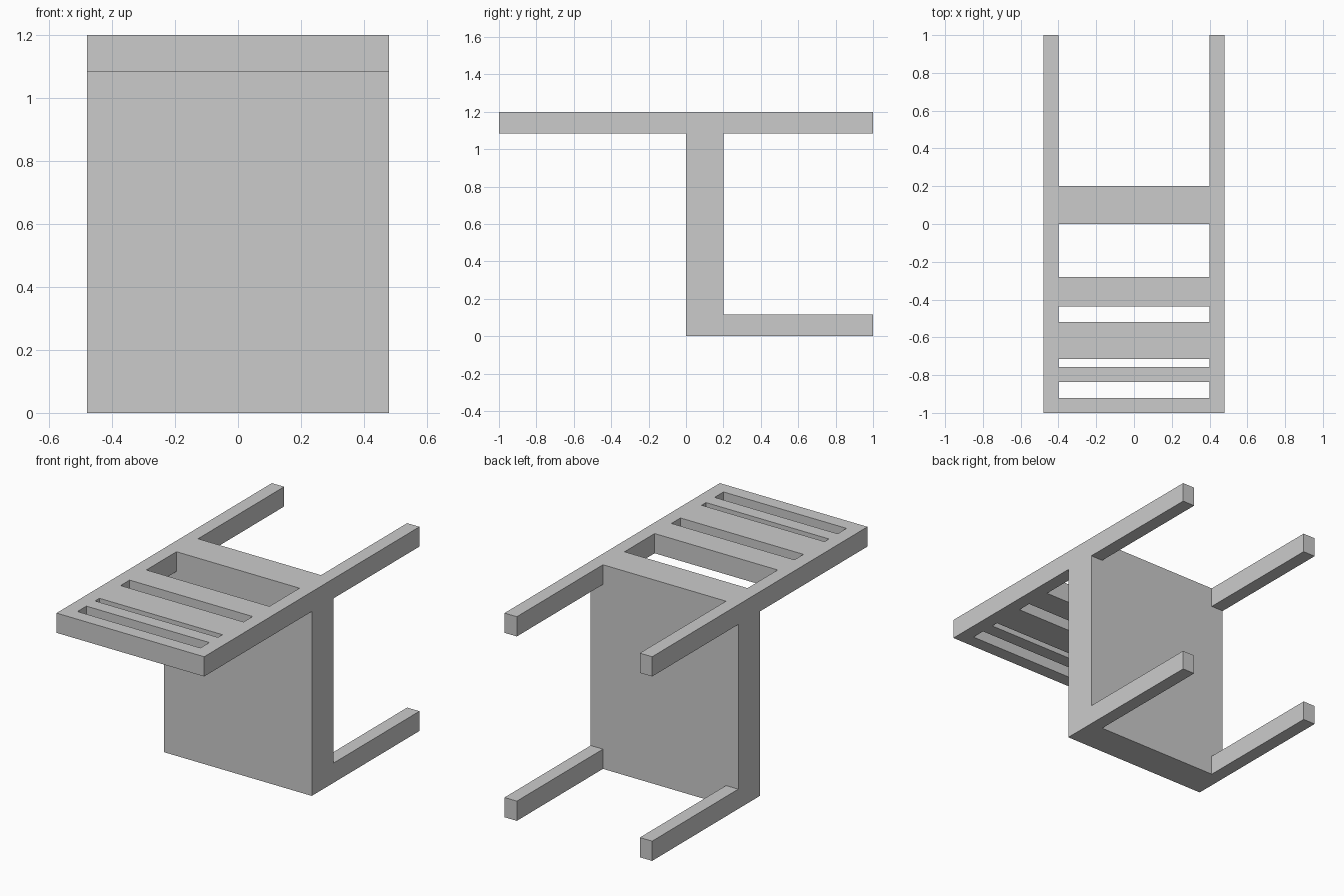
import bpy

if "Cube" in bpy.data.objects:
    bpy.data.objects.remove(bpy.data.objects["Cube"])

HALF_W = 0.48      # half width of the chair
INNER = 0.40       # inner face of legs and posts
HEIGHT = 1.20      # seat depth, vertical because the chair lies on its back
THICK = 0.116      # thickness of legs and backrest
SEAT_Y = 0.20      # seat board thickness


def box(name, x, y, z):
    """Axis-aligned box from (min, max) ranges."""
    bpy.ops.mesh.primitive_cube_add(size=1)
    ob = bpy.context.object
    ob.name = ob.data.name = name
    for v in ob.data.vertices:
        v.co = [r[0] if c < 0 else r[1] for c, r in zip(v.co, (x, y, z))]
    return ob


low = (0, THICK)
high = (HEIGHT - THICK, HEIGHT)

# Seat board
box("seat", (-HALF_W, HALF_W), (0, SEAT_Y), (0, HEIGHT))

# Legs and backrest posts, mirrored left and right
for side, x in (("left", (-HALF_W, -INNER)), ("right", (INNER, HALF_W))):
    box(f"front_leg_{side}", x, (SEAT_Y, 1), low)
    box(f"back_leg_{side}", x, (SEAT_Y, 1), high)
    box(f"back_post_{side}", x, (-1, 0), high)

# Backrest slats between the posts
slats = [(-1, -0.92), (-0.837, -0.757), (-0.716, -0.52), (-0.436, -0.28)]
for i, y in enumerate(slats, 1):
    box(f"back_slat_{i}", (-INNER, INNER), y, high)
